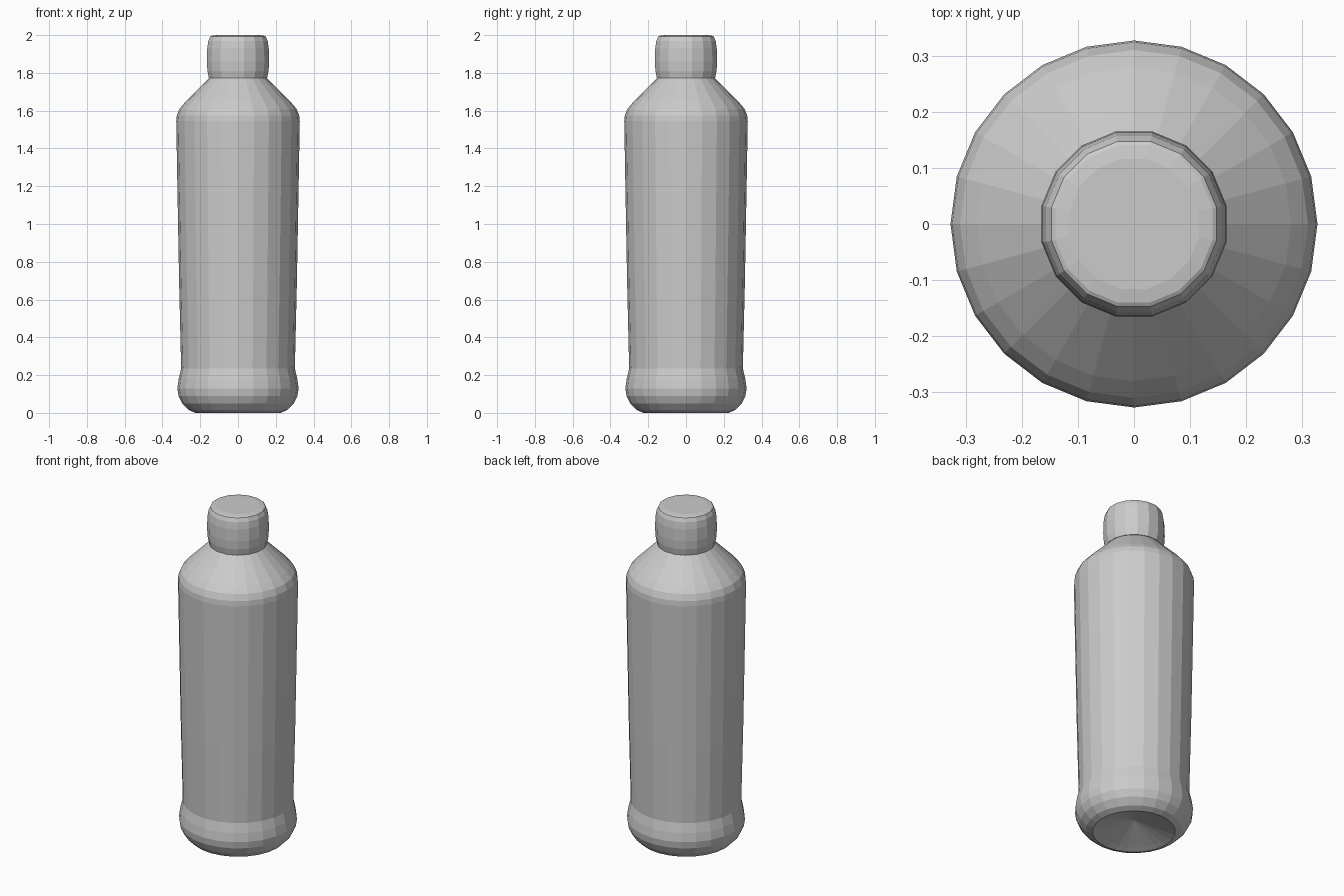
import bpy
import bmesh
from math import cos, sin, pi

if "Cube" in bpy.data.objects:
    bpy.data.objects.remove(bpy.data.objects["Cube"], do_unlink=True)

grey = bpy.data.materials.new("light_grey_plastic")
grey.use_nodes = True
colour = (0.6, 0.6, 0.6, 1)
grey.diffuse_color = colour
grey.node_tree.nodes["Principled BSDF"].inputs["Base Color"].default_value = colour


def lathe(name, profile, sides, offset=0.0):
    """Revolve (radius, height) points around z; radius 0 becomes a pole."""
    bm = bmesh.new()
    rings = []
    for r, z in profile:
        count = sides if r > 0 else 1
        rings.append([bm.verts.new((r * cos(2 * pi * (i + offset) / sides),
                                    r * sin(2 * pi * (i + offset) / sides), z))
                      for i in range(count)])
    for low, high in zip(rings, rings[1:]):
        for i in range(sides):
            j = (i + 1) % sides
            corners = [low[i % len(low)], low[j % len(low)],
                       high[j % len(high)], high[i % len(high)]]
            bm.faces.new(list(dict.fromkeys(corners)))
    bmesh.ops.recalc_face_normals(bm, faces=bm.faces)
    mesh = bpy.data.meshes.new(name)
    bm.to_mesh(mesh)
    bm.free()
    mesh.materials.append(grey)
    obj = bpy.data.objects.new(name, mesh)
    bpy.context.collection.objects.link(obj)
    return obj


# Bottle: hollow base, rounded foot, waist, tapered wall, sloping shoulder
lathe("bottle_body", [
    (0, 0.07), (0.19, 0.012), (0.225, 0), (0.26, 0.015), (0.295, 0.05),
    (0.315, 0.09), (0.321, 0.13), (0.314, 0.18), (0.301, 0.235),
    (0.312, 0.7), (0.321, 1.2), (0.327, 1.545), (0.324, 1.575),
    (0.31, 1.61), (0.28, 1.645), (0.16, 1.765), (0.14, 1.785), (0, 1.785),
], 24)

# Cap: slightly bulging wall with a rounded rim and a shallow domed top
lathe("bottle_cap", [
    (0, 1.772), (0.157, 1.772), (0.165, 1.81), (0.168, 1.86),
    (0.166, 1.93), (0.16, 1.97), (0.15, 1.992), (0.143, 1.996),
    (0.118, 2.0), (0, 2.0),
], 16, 0.5)
